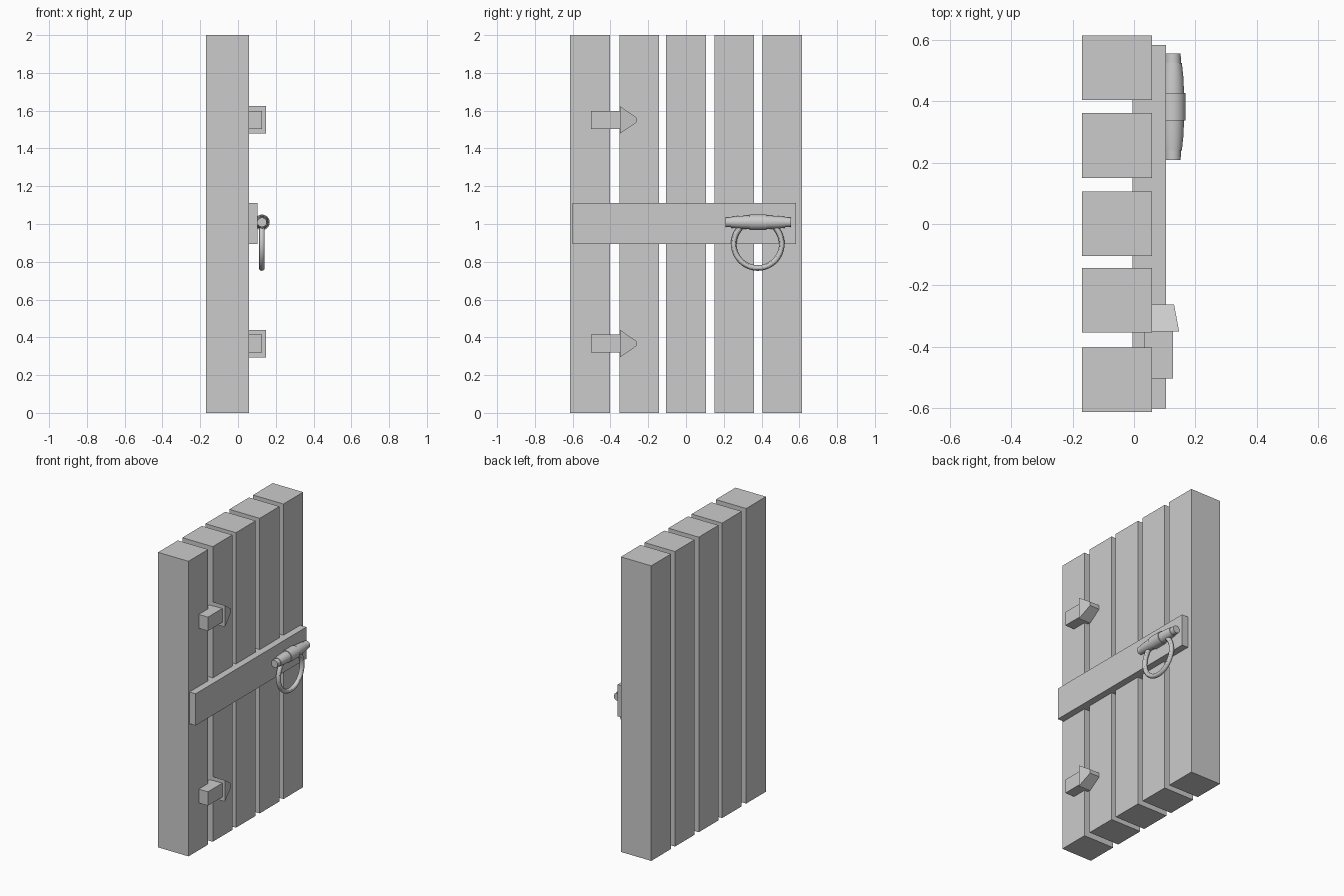
import bpy, bmesh, math
from mathutils import Vector

if "Cube" in bpy.data.objects:
    bpy.data.objects.remove(bpy.data.objects["Cube"])


def make_object(name, bm):
    bmesh.ops.recalc_face_normals(bm, faces=bm.faces[:])
    mesh = bpy.data.meshes.new(name)
    bm.to_mesh(mesh)
    bm.free()
    obj = bpy.data.objects.new(name, mesh)
    bpy.context.collection.objects.link(obj)
    return obj


def block(name, x, y, z, tip=(1, 1)):
    """Box from (min, max) ranges; tip scales the +y end in x and z."""
    bm = bmesh.new()
    bmesh.ops.create_cube(bm, size=1)
    for v in bm.verts:
        sx, sz = tip if v.co.y > 0 else (1, 1)
        v.co = Vector((sum(x) / 2 + v.co.x * (x[1] - x[0]) * sx,
                       sum(y) / 2 + v.co.y * (y[1] - y[0]),
                       sum(z) / 2 + v.co.z * (z[1] - z[0]) * sz))
    return make_object(name, bm)


def smooth(obj):
    bpy.ops.object.select_all(action='DESELECT')
    bpy.context.view_layer.objects.active = obj
    obj.select_set(True)
    bpy.ops.object.shade_smooth_by_angle(angle=math.radians(30))


# Five upright planks
planks = [(-0.613, -0.402), (-0.353, -0.144), (-0.105, 0.106),
          (0.15, 0.361), (0.404, 0.615)]
for i, y in enumerate(planks):
    block(f"plank_{i + 1}", (-0.17, 0.058), y, (0, 2))

# Cross bar
block("cross_bar", (-0.005, 0.104), (-0.602, 0.583), (0.895, 1.11))

# Arrow-shaped hinges: square strap and tapered head
for label, z in (("lower", 0.367), ("upper", 1.551)):
    block(f"{label}_hinge_strap", (0.033, 0.127), (-0.503, -0.35), (z - 0.047, z + 0.047))
    block(f"{label}_hinge_head", (0.015, 0.147), (-0.35, -0.262), (z - 0.073, z + 0.073),
          tip=(0.75, 0.18))

# Handle bar: stepped profile (distance from middle, radius) lathed about y
half = [(0.045, 0.041), (0.045, 0.036), (0.095, 0.034), (0.143, 0.029),
        (0.143, 0.026), (0.174, 0.025)]
profile = [(-d, r) for d, r in reversed(half)] + half
SIDES = 32
bm = bmesh.new()
rings = []
for d, r in profile:
    rings.append([bm.verts.new((0.127 + r * math.cos(a), 0.382 + d, 1.009 + r * math.sin(a)))
                  for a in (2 * math.pi * k / SIDES for k in range(SIDES))])
for a, b in zip(rings, rings[1:]):
    for k in range(SIDES):
        n = (k + 1) % SIDES
        bm.faces.new((a[k], a[n], b[n], b[k]))
bm.faces.new(rings[0])
bm.faces.new(rings[-1])
smooth(make_object("handle_bar", bm))

# Pull ring hanging from the handle bar
bpy.ops.mesh.primitive_torus_add(major_segments=48, minor_segments=12,
                                 major_radius=0.127, minor_radius=0.015,
                                 location=(0.126, 0.38, 0.894),
                                 rotation=(0, math.pi / 2, 0))
pull_ring = bpy.context.object
pull_ring.name = "pull_ring"
smooth(pull_ring)
